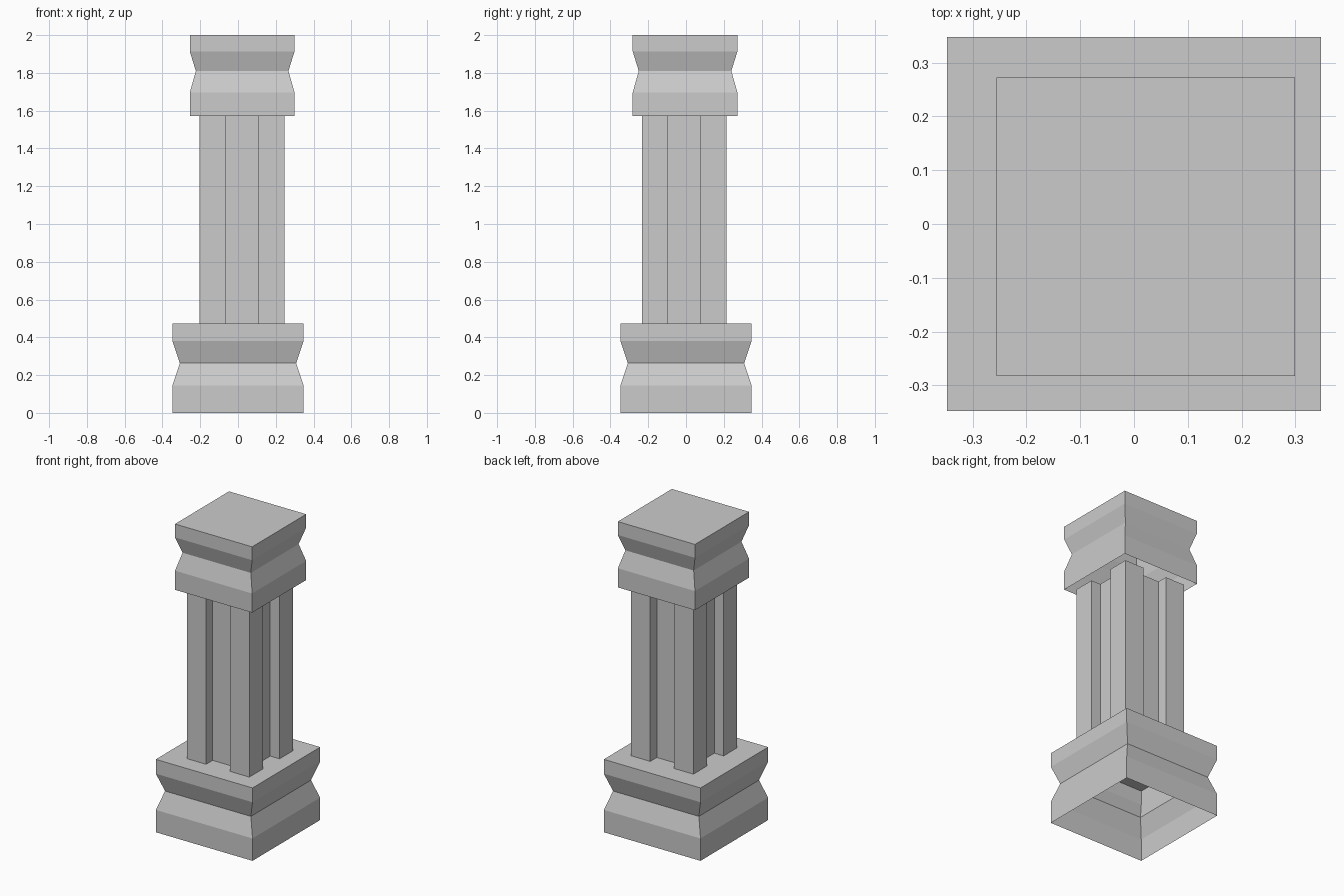
import bpy
import bmesh

cube = bpy.data.objects.get("Cube")
if cube:
    bpy.data.objects.remove(cube, do_unlink=True)

GREY = (0.6, 0.6, 0.6, 1.0)
stone = bpy.data.materials.new("grey stone")
stone.use_nodes = True
stone.diffuse_color = GREY
stone.node_tree.nodes["Principled BSDF"].inputs["Base Color"].default_value = GREY


def finish(name, bm):
    mesh = bpy.data.meshes.new(name)
    bm.to_mesh(mesh)
    bm.free()
    mesh.materials.append(stone)
    obj = bpy.data.objects.new(name, mesh)
    bpy.context.scene.collection.objects.link(obj)
    return obj


def square_shell(name, cx, cy, profile):
    """Stack square rings of (half width, height); top closed, underside open."""
    bm = bmesh.new()
    rings = []
    for half, z in profile:
        rings.append([bm.verts.new((cx + sx * half, cy + sy * half, z))
                      for sx, sy in ((-1, -1), (1, -1), (1, 1), (-1, 1))])
    for low, high in zip(rings, rings[1:]):
        for i in range(4):
            j = (i + 1) % 4
            bm.faces.new((low[i], low[j], high[j], high[i]))
    bm.faces.new(rings[-1])
    return finish(name, bm)


def box(name, cx, cy, half, z0, z1):
    return square_shell(name, cx, cy, [(half, z0), (half, z1)])


# Pinched base and capital
BASE_TOP, CAP_BOTTOM = 0.473, 1.573
square_shell("base", 0, 0, [(0.347, 0), (0.347, 0.145), (0.308, 0.263),
                            (0.347, 0.38), (0.347, BASE_TOP)])
square_shell("capital", 0.022, -0.005,
             [(0.277, CAP_BOTTOM), (0.277, 1.697), (0.245, 1.81),
              (0.277, 1.913), (0.277, 2.0)])

# Shaft: recessed core with four square corner posts
SX, SY = 0.021, -0.01
box("shaft_core", SX, SY, 0.157, BASE_TOP, CAP_BOTTOM)
POST = 0.069
OFFSET = 0.224 - POST
for side, sx in (("left", 1), ("right", -1)):
    for end, sy in (("front", -1), ("back", 1)):
        box(f"{end}_{side}_post", SX + sx * OFFSET, SY + sy * OFFSET,
            POST, BASE_TOP, CAP_BOTTOM)
